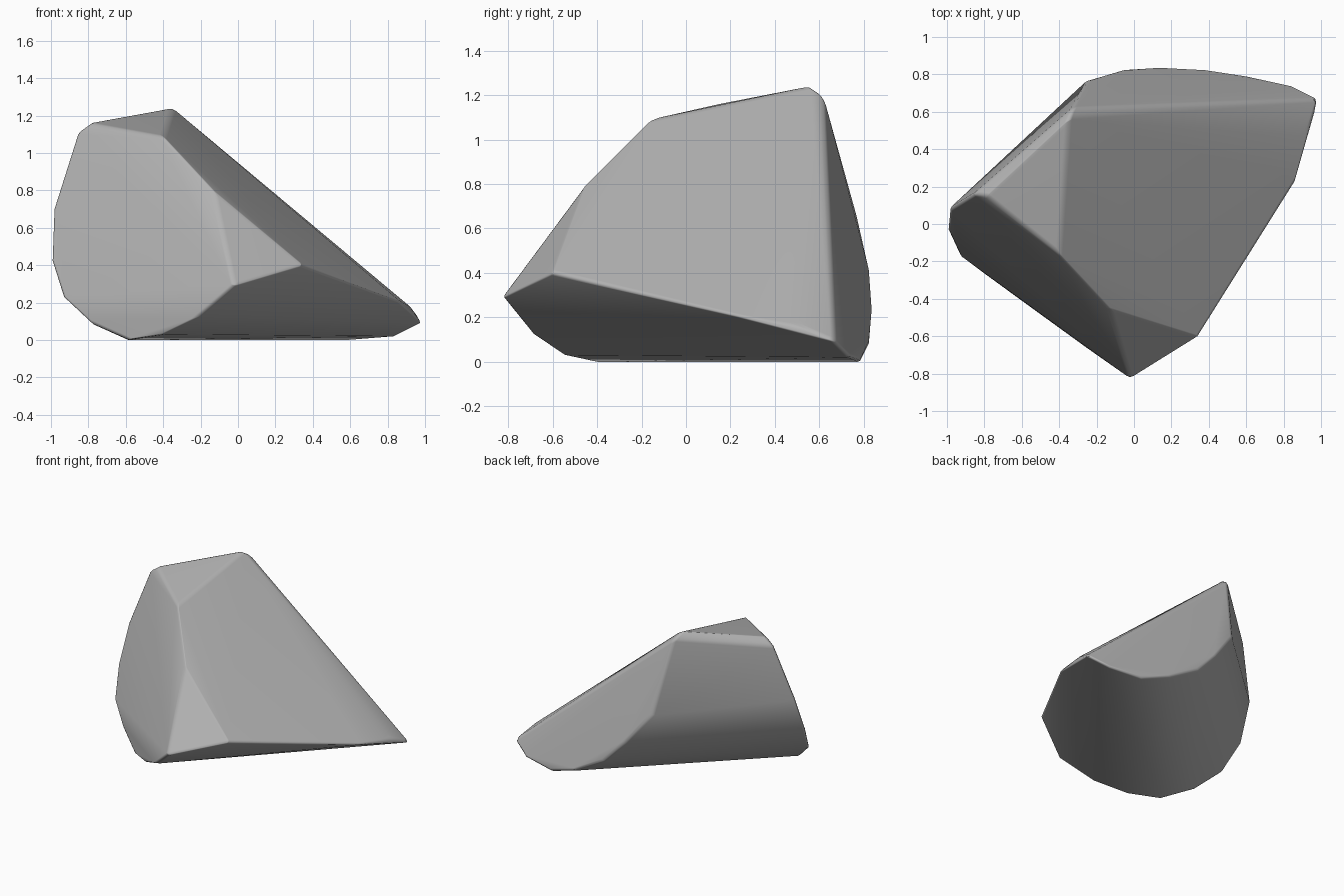
import bpy
import bmesh
import math

# Remove the default cube only
default_cube = bpy.data.objects.get("Cube")
if default_cube:
    bpy.data.objects.remove(default_cube, do_unlink=True)


def make_material(name, colour):
    material = bpy.data.materials.new(name)
    material.use_nodes = True
    material.diffuse_color = colour
    shader = material.node_tree.nodes["Principled BSDF"]
    shader.inputs["Base Color"].default_value = colour
    shader.inputs["Roughness"].default_value = 0.8
    return material


def make_hull(name, outlines, material):
    """Wrap a tight skin around several outlines."""
    bm = bmesh.new()
    for outline in outlines:
        for point in outline:
            bm.verts.new(point)
    result = bmesh.ops.convex_hull(bm, input=bm.verts[:])
    loose = set(result["geom_interior"]) | set(result["geom_unused"])
    bmesh.ops.delete(
        bm,
        geom=[g for g in loose if isinstance(g, bmesh.types.BMVert)],
        context="VERTS",
    )
    # Merge nearly coplanar triangles into broad facets
    bmesh.ops.dissolve_limit(
        bm, angle_limit=math.radians(3), verts=bm.verts[:], edges=bm.edges[:]
    )
    bmesh.ops.recalc_face_normals(bm, faces=bm.faces[:])
    mesh = bpy.data.meshes.new(name)
    bm.to_mesh(mesh)
    bm.free()
    mesh.materials.append(material)
    obj = bpy.data.objects.new(name, mesh)
    bpy.context.collection.objects.link(obj)
    return obj


# Rounded outline of the broken end, from the top around to the front tip
broken_end = [
    (-0.79, 0.15, 1.16), (-0.86, 0.16, 1.11), (-0.99, 0.08, 0.7),
    (-1.0, -0.03, 0.42), (-0.94, -0.16, 0.23), (-0.78, -0.28, 0.08),
    (-0.6, -0.41, 0.0), (-0.4, -0.55, 0.03), (-0.2, -0.7, 0.13),
    (-0.02, -0.83, 0.29),
]

# Matching arc of the back face, from the peak around to the far corner
back_arc = [
    (-0.33, 0.62, 1.2), (-0.25, 0.77, 0.65), (-0.05, 0.83, 0.4),
    (0.12, 0.84, 0.22), (0.37, 0.83, 0.08), (0.6, 0.79, 0.0),
    (0.85, 0.74, 0.02), (0.99, 0.67, 0.09),
]

# Upper ridge and the chipped front edge of the sloping top
top_edge = [
    (-0.35, 0.56, 1.24), (0.93, 0.52, 0.17), (0.86, 0.21, 0.21),
    (0.35, -0.6, 0.4), (-0.13, -0.45, 0.8), (-0.4, -0.16, 1.09),
]

stone = make_material("stone_grey", (0.45, 0.45, 0.45, 1.0))
rock = make_hull("rock", [broken_end, back_arc, top_edge], stone)

# Worn edges with smooth shading
bevel = rock.modifiers.new("worn_edges", "BEVEL")
bevel.width = 0.02
bevel.segments = 2
bevel.limit_method = "ANGLE"
bevel.angle_limit = math.radians(28)

bpy.ops.object.select_all(action="DESELECT")
rock.select_set(True)
bpy.context.view_layer.objects.active = rock
bpy.ops.object.shade_smooth()
weighted = rock.modifiers.new("even_shading", "WEIGHTED_NORMAL")
weighted.weight = 50
